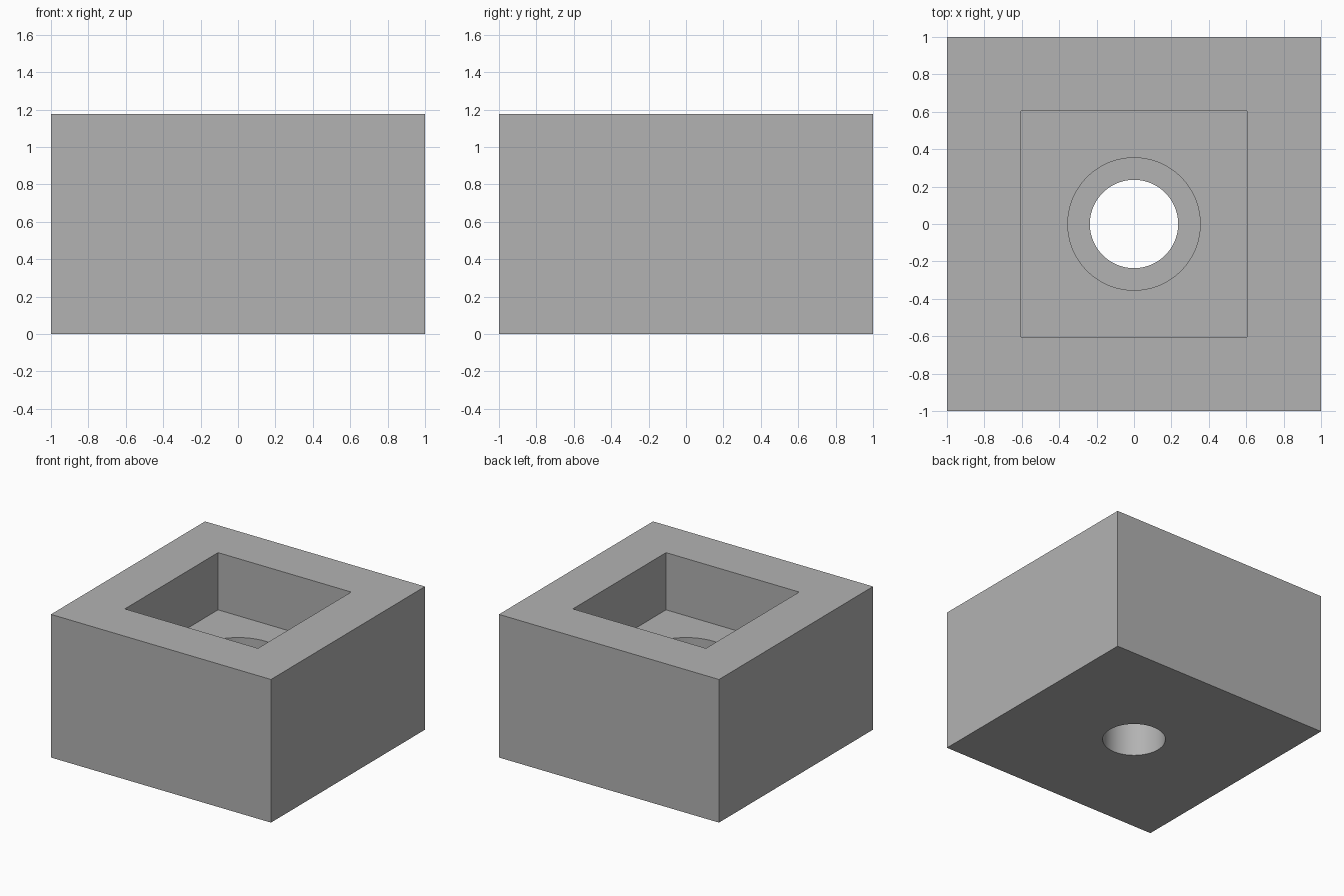
import bpy

# Remove the default cube
if "Cube" in bpy.data.objects:
    bpy.data.objects.remove(bpy.data.objects["Cube"], do_unlink=True)

HEIGHT = 1.176
POCKET_FLOOR = 0.706
BORE_FLOOR = 0.41


def box(name, width, z0, z1):
    bpy.ops.mesh.primitive_cube_add(size=1, location=(0, 0, (z0 + z1) / 2))
    ob = bpy.context.object
    ob.name = name
    ob.scale = (width, width, z1 - z0)
    bpy.ops.object.transform_apply(location=True, rotation=False, scale=True)
    return ob


def cylinder(name, radius, z0, z1):
    bpy.ops.mesh.primitive_cylinder_add(
        vertices=96, radius=radius, depth=z1 - z0, location=(0, 0, (z0 + z1) / 2))
    ob = bpy.context.object
    ob.name = name
    bpy.ops.object.transform_apply(location=True, rotation=False, scale=True)
    return ob


# Solid block
block = box("block", 2, 0, HEIGHT)

# Square pocket, stepped bore and through hole
cutters = [
    box("pocket_cutter", 1.21, POCKET_FLOOR, HEIGHT + 0.1),
    cylinder("bore_cutter", 0.354, BORE_FLOOR, POCKET_FLOOR + 0.1),
    cylinder("hole_cutter", 0.236, -0.1, BORE_FLOOR + 0.1),
]
for cutter in cutters:
    cutter.hide_render = True
    bpy.ops.object.select_all(action='DESELECT')
    block.select_set(True)
    bpy.context.view_layer.objects.active = block
    mod = block.modifiers.new(cutter.name, 'BOOLEAN')
    mod.operation = 'DIFFERENCE'
    mod.solver = 'EXACT'
    mod.object = cutter
    bpy.ops.object.modifier_apply(modifier=mod.name)
    bpy.data.objects.remove(cutter, do_unlink=True)

# Smooth bore walls, crisp edges elsewhere
bpy.ops.object.shade_smooth_by_angle(angle=0.5)

# Plain grey finish
grey = bpy.data.materials.new("grey")
grey.use_nodes = True
colour = (0.448, 0.448, 0.448, 1)
grey.diffuse_color = colour
grey.node_tree.nodes["Principled BSDF"].inputs["Base Color"].default_value = colour
block.data.materials.clear()
block.data.materials.append(grey)
